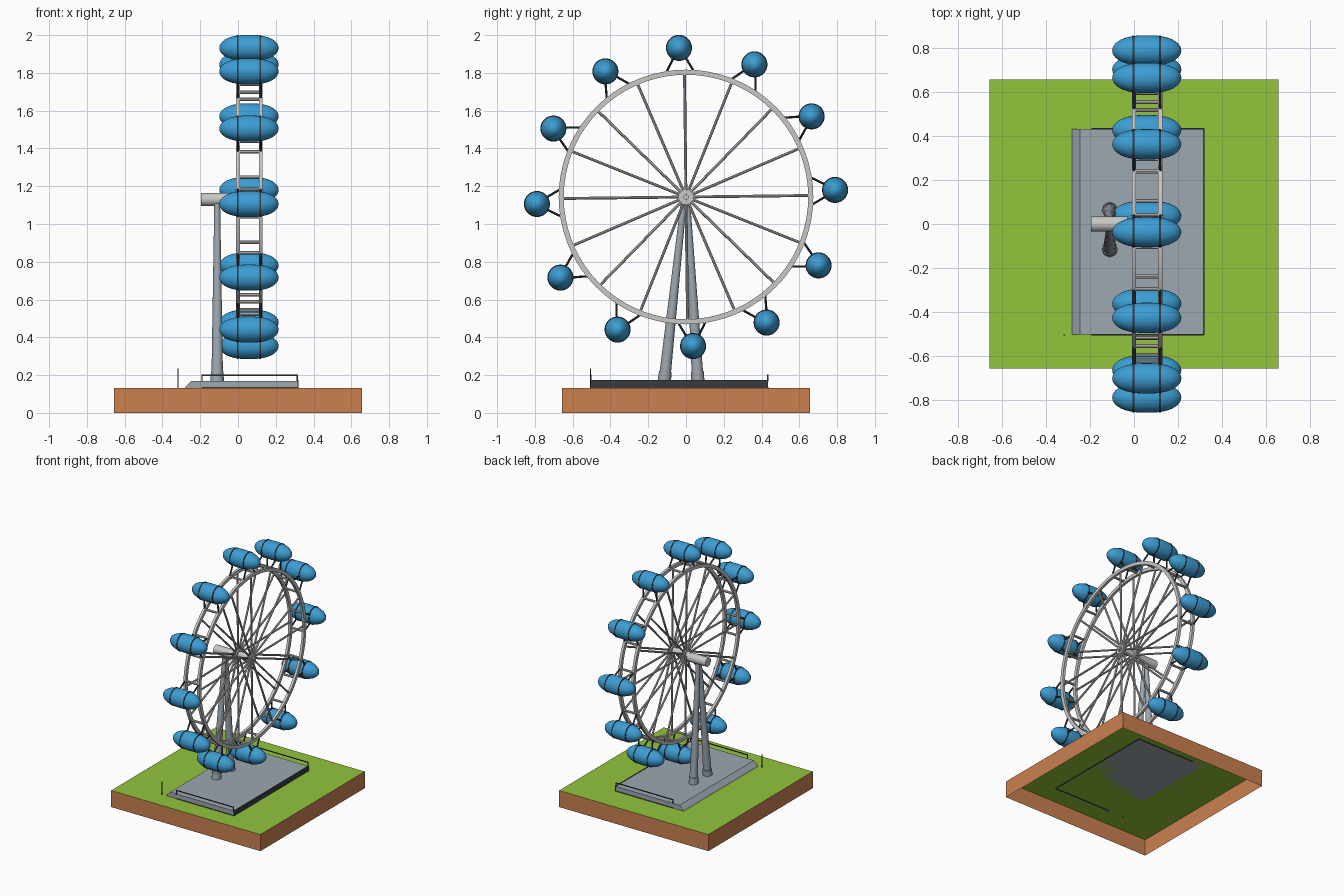
import bpy, bmesh, math
from mathutils import Vector, Matrix

if "Cube" in bpy.data.objects:
    bpy.data.objects.remove(bpy.data.objects["Cube"])

def material(name, rgb):
    m = bpy.data.materials.new(name)
    m.diffuse_color = (*rgb, 1)
    m.use_nodes = True
    m.node_tree.nodes["Principled BSDF"].inputs["Base Color"].default_value = m.diffuse_color
    return m

GRASS = material("grass_green", (0.29, 0.56, 0.045))
EARTH = material("earth_brown", (0.60, 0.22, 0.08))
SLATE = material("slate_grey", (0.34, 0.39, 0.44))
SILVER = material("silver", (0.58, 0.58, 0.57))
DARK = material("dark_metal", (0.04, 0.045, 0.05))
BLUE = material("cabin_blue", (0.045, 0.34, 0.66))

HUB_Z, RIM_R, CABIN_R = 1.143, 0.66, 0.79
SIDES = (0.0, 0.12)            # x of the two wheel frames
MID_X = 0.058

def finish(name, bm, *mats, smooth=True):
    bmesh.ops.recalc_face_normals(bm, faces=bm.faces)
    me = bpy.data.meshes.new(name)
    bm.to_mesh(me)
    bm.free()
    for m in mats:
        me.materials.append(m)
    ob = bpy.data.objects.new(name, me)
    bpy.context.collection.objects.link(ob)
    if smooth:
        bpy.ops.object.select_all(action='DESELECT')
        ob.select_set(True)
        bpy.context.view_layer.objects.active = ob
        bpy.ops.object.shade_smooth_by_angle(angle=math.radians(40))
    return ob

def tube(bm, p, q, r1, r2=None, seg=10):
    p, q = Vector(p), Vector(q)
    d = q - p
    mat = Matrix.Translation((p + q) / 2) @ d.to_track_quat('Z', 'Y').to_matrix().to_4x4()
    bmesh.ops.create_cone(bm, cap_ends=True, segments=seg, radius1=r1,
                          radius2=r1 if r2 is None else r2, depth=d.length, matrix=mat)

def box(bm, lo, hi):
    lo, hi = Vector(lo), Vector(hi)
    mat = Matrix.Translation((lo + hi) / 2) @ Matrix.Diagonal((*(hi - lo), 1))
    return bmesh.ops.create_cube(bm, size=1, matrix=mat)["verts"]

def polar(x, r, deg):
    """Point on the wheel, angle measured from the top towards +y."""
    a = math.radians(deg)
    return Vector((x, r * math.sin(a), HUB_Z + r * math.cos(a)))

def lathe(bm, profile, seg, closed=False):
    """Revolve (x, r) points about the x axis."""
    rings = [[bm.verts.new((x, r * math.sin(2 * math.pi * k / seg), r * math.cos(2 * math.pi * k / seg)))
              for k in range(seg)] for x, r in profile]
    pairs = list(zip(rings, rings[1:])) + ([(rings[-1], rings[0])] if closed else [])
    for a, b in pairs:
        for k in range(seg):
            n = (k + 1) % seg
            bm.faces.new((a[k], a[n], b[n], b[k]))

# ground block: grass top, brown walls, open underneath
bm = bmesh.new()
box(bm, (-0.657, -0.657, 0), (0.657, 0.657, 0.132))
bm.faces.ensure_lookup_table()
bmesh.ops.recalc_face_normals(bm, faces=bm.faces)
bmesh.ops.delete(bm, geom=[f for f in bm.faces if f.normal.z < -0.5], context='FACES_ONLY')
for f in bm.faces:
    f.material_index = 0 if f.normal.z > 0.5 else 1
me = bpy.data.meshes.new("ground_block")
bm.to_mesh(me)
bm.free()
me.materials.append(GRASS)
me.materials.append(EARTH)
bpy.context.collection.objects.link(bpy.data.objects.new("ground_block", me))

# platform with one ramped side
bm = bmesh.new()
prof = [(-0.282, 0.132), (-0.276, 0.141), (-0.246, 0.17), (0.317, 0.17), (0.317, 0.132)]
face = bm.faces.new([bm.verts.new((x, -0.503, z)) for x, z in prof])
ext = bmesh.ops.extrude_face_region(bm, geom=[face])["geom"]
bmesh.ops.translate(bm, vec=(0, 0.936, 0), verts=[v for v in ext if isinstance(v, bmesh.types.BMVert)])
finish("platform", bm, SLATE, smooth=False)

# dark edge trim, low rails and the ramp post
bm = bmesh.new()
box(bm, (0.314, -0.505, 0.128), (0.32, 0.435, 0.173))
for y in (-0.503, 0.433):
    box(bm, (-0.19, y - 0.003, 0.128), (0.317, y + 0.003, 0.136))
    box(bm, (-0.19, y - 0.003, 0.196), (0.317, y + 0.003, 0.202))
    for x in (-0.19, 0.314):
        box(bm, (x - 0.003, y - 0.003, 0.165), (x + 0.003, y + 0.003, 0.202))
box(bm, (-0.32, -0.508, 0.13), (-0.314, -0.502, 0.236))
finish("platform_rails", bm, DARK, smooth=False)

# two tapering legs with foot collars
bm = bmesh.new()
for y in (-0.115, 0.063):
    foot, top = Vector((-0.11, y, 0.165)), Vector((-0.11, y * 0.08, HUB_Z))
    tube(bm, foot, top, 0.031, 0.015, seg=20)
    tube(bm, foot, foot.lerp(top, 0.055), 0.035, 0.034, seg=20)
finish("support_legs", bm, SLATE)

# axle housing and hub
bm = bmesh.new()
tube(bm, (-0.195, 0, 1.13), (-0.03, 0, 1.13), 0.035, seg=20)
tube(bm, (-0.04, 0, HUB_Z), (0.14, 0, HUB_Z), 0.024, seg=20)
for x in SIDES:
    tube(bm, (x - 0.014, 0, HUB_Z), (x + 0.014, 0, HUB_Z), 0.04, seg=20)
tube(bm, (0.13, 0, HUB_Z), (0.15, 0, HUB_Z), 0.014, seg=16)
finish("axle_hub", bm, SILVER)

# rims
for i, x in enumerate(SIDES):
    bm = bmesh.new()
    lathe(bm, [(-0.01, 0.647), (0.01, 0.647), (0.01, 0.674), (-0.01, 0.674)], 72, closed=True)
    finish(f"rim_{i + 1}", bm, SILVER).location = (x, 0, HUB_Z)

# spokes
bm = bmesh.new()
for k in range(16):
    for x in SIDES:
        tube(bm, polar(x, 0.03, k * 22.5 - 0.7), polar(x, RIM_R - 0.01, k * 22.5 - 0.7), 0.0075, seg=8)
finish("spokes", bm, SILVER)

# crossbars between the rims, and the V struts that carry the cabins
bars, struts = bmesh.new(), bmesh.new()
angles = [k * 30 - 2.7 for k in range(12)]
for a in angles:
    for d in (-6.3, 6.3):
        tube(bars, polar(SIDES[0], RIM_R + 0.006, a + d), polar(SIDES[1], RIM_R + 0.006, a + d), 0.009, seg=8)
        for x in SIDES:
            tube(struts, polar(x, RIM_R + 0.006, a + d), polar(x, CABIN_R - 0.03, a + d * 0.25), 0.006, seg=8)
finish("crossbars", bars, SILVER)
finish("cabin_struts", struts, DARK)

# cabins: one rounded capsule mesh with two dark bands, repeated around the wheel
def cabin_radius(x):
    return 0.069 * math.sqrt(max(0, 1 - abs(x / 0.157) ** 2.5))

bm = bmesh.new()
xs = [0.157 * math.sin(math.radians(t)) for t in range(-88, 89, 8)]
lathe(bm, [(-0.157, 0.0005)] + [(x, cabin_radius(x)) for x in xs] + [(0.157, 0.0005)], 28)
cabin = finish("cabin_1", bm, BLUE)
bm = bmesh.new()
for s in (-0.06, 0.06):
    r = cabin_radius(s)
    lathe(bm, [(s - 0.004, r - 0.004), (s + 0.004, r - 0.004), (s + 0.004, r + 0.003), (s - 0.004, r + 0.003)],
          28, closed=True)
band = finish("cabin_bands_1", bm, DARK)
for src in (cabin, band):
    src.location = polar(MID_X, CABIN_R, angles[0])
    for k, a in enumerate(angles[1:], 2):
        ob = src.copy()
        ob.name = src.name[:-1] + str(k)
        ob.location = polar(MID_X, CABIN_R, a)
        bpy.context.collection.objects.link(ob)
